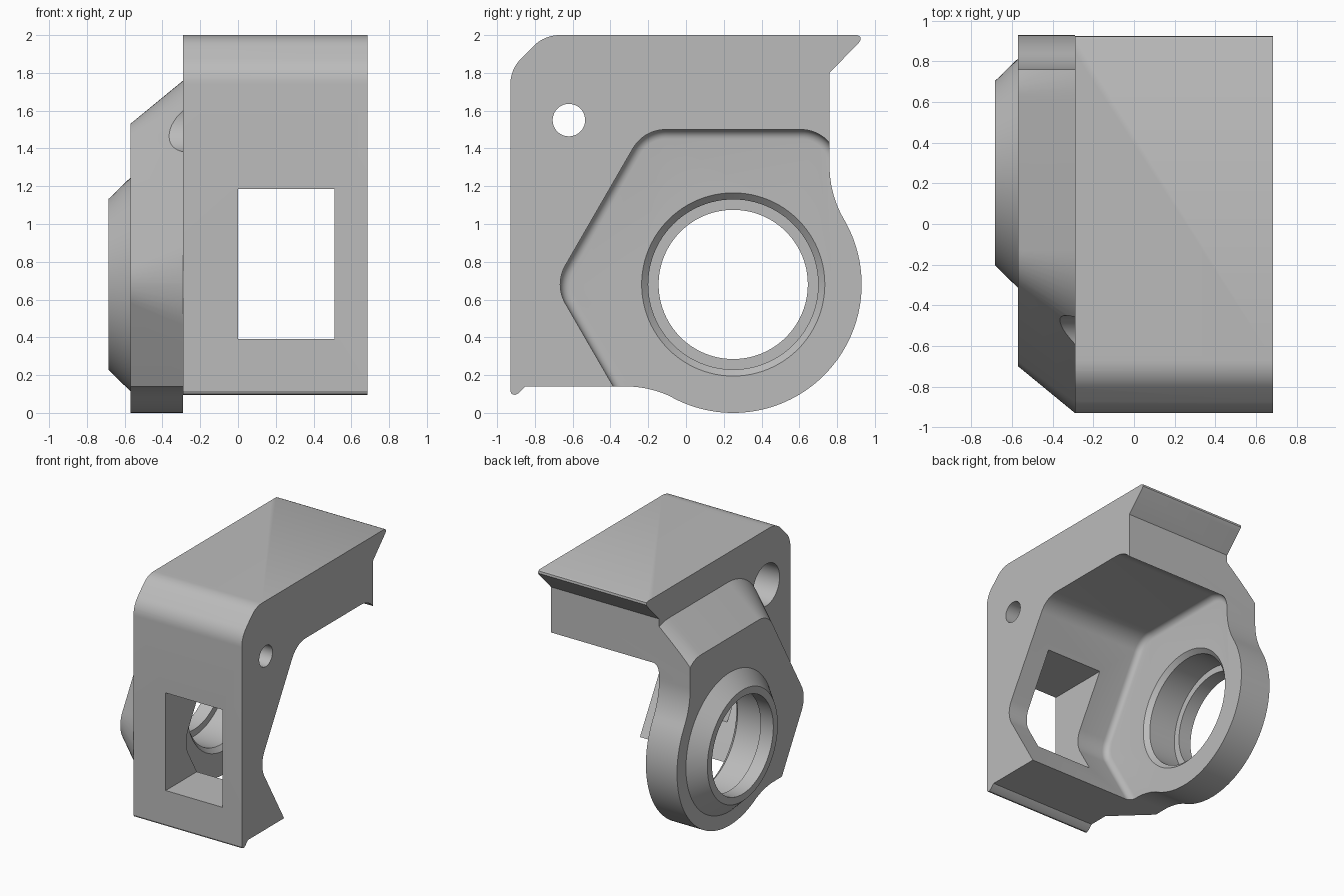
import bpy, bmesh
from math import sin, cos, radians, pi

if "Cube" in bpy.data.objects:
    bpy.data.objects.remove(bpy.data.objects["Cube"], do_unlink=True)

# Bore axis runs along x through this (y, z) point
CY, CZ = 0.25, 0.68

grey = bpy.data.materials.new("plain grey")
grey.use_nodes = True
grey.diffuse_color = (0.5, 0.5, 0.5, 1)
grey.node_tree.nodes["Principled BSDF"].inputs["Base Color"].default_value = (0.5, 0.5, 0.5, 1)


def arc(cy, cz, r, a0, a1, n=12):
    angles = [radians(a0 + (a1 - a0) * i / n) for i in range(n + 1)]
    return [(cy + r * cos(a), cz + r * sin(a)) for a in angles]


def loft(name, stations):
    """Skin matching (x, outline) stations into a closed solid."""
    bm = bmesh.new()
    rings = [[bm.verts.new((x, y, z)) for y, z in outline] for x, outline in stations]
    count = len(rings[0])
    for a, b in zip(rings, rings[1:]):
        for i in range(count):
            j = (i + 1) % count
            bm.faces.new((a[i], a[j], b[j], b[i]))
    bm.faces.new(rings[0])
    bm.faces.new(rings[-1])
    bmesh.ops.recalc_face_normals(bm, faces=bm.faces)
    mesh = bpy.data.meshes.new(name)
    bm.to_mesh(mesh)
    bm.free()
    mesh.materials.append(grey)
    obj = bpy.data.objects.new(name, mesh)
    bpy.context.collection.objects.link(obj)
    return obj


def hexagon(core, r):
    """Rounded hexagon: a core hexagon of given apothem grown by r."""
    reach = core / cos(pi / 6)
    points = []
    for k in range(6):
        a = k * 60
        points += arc(CY + reach * cos(radians(a)), CZ + reach * sin(radians(a)), r, a - 30, a + 30, 10)
    return points


def turned(name, profile, cy=CY, cz=CZ, n=96):
    return loft(name, [(x, arc(cy, cz, r, 0, 360, n)[:-1]) for x, r in profile])


def combine(target, tool, operation):
    mod = target.modifiers.new(operation, "BOOLEAN")
    mod.operation, mod.solver, mod.object = operation, "EXACT", tool
    bpy.context.view_layer.objects.active = target
    bpy.ops.object.modifier_apply(modifier=mod.name)
    bpy.data.objects.remove(tool, do_unlink=True)


# Side outline: rounded top corner, rear lip, round bearing end, front foot
outline = (
    arc(-0.74, 1.74, 0.19, 180, 135, 8)
    + arc(-0.67, 1.81, 0.19, 135, 90, 8)
    + [(0.905, 2.0), (0.922, 1.993), (0.925, 1.975), (0.915, 1.96), (0.76, 1.8)]
    + arc(1.32, 1.307, 0.56, 180, 210.4)
    + arc(CY, CZ, 0.68, 30.4, -117.5, 60)[1:]
    + arc(-0.32, -0.42, 0.56, 62.5, 90)[1:]
    + [(-0.85, 0.14), (-0.885, 0.105), (-0.905, 0.095), (-0.922, 0.1), (-0.93, 0.115)]
)
bracket = loft("bracket_housing", [(-0.8, outline), (0.685, outline)])

# Tapered hexagonal cover on the outer side
envelope = loft("cover_envelope", [
    (-0.57, hexagon(0.65, 0.2)),
    (-0.29, hexagon(0.65, 0.43)),
    (-0.29, hexagon(0.65, 3)),
    (0.9, hexagon(0.65, 3)),
])
combine(bracket, envelope, "INTERSECT")

# Hexagonal pocket with a filleted floor
f = 0.05
floor = [(-0.29 + f - f * sin(a), hexagon(0.62, 0.2 - f + f * cos(a)))
         for a in [pi / 2 * i / 6 for i in range(6, -1, -1)]]
pocket = loft("pocket_cutter", floor + [(0.9, hexagon(0.62, 0.2))])
combine(bracket, pocket, "DIFFERENCE")

# Conical boss around the bore
boss = turned("bearing_boss", [(-0.45, 0.565), (-0.57, 0.565), (-0.685, 0.453)])
combine(bracket, boss, "UNION")

# Stepped bore with a chamfered entry
bore = turned("bore_cutter", [(-0.8, 0.395), (-0.57, 0.395), (-0.57, 0.45),
                              (-0.325, 0.45), (-0.27, 0.505)])
combine(bracket, bore, "DIFFERENCE")

# Screw hole with a counterbore on the cover side
screw = turned("screw_cutter", [(-0.8, 0.17), (0.0, 0.17), (0.0, 0.086), (0.9, 0.086)],
               -0.62, 1.55, 48)
combine(bracket, screw, "DIFFERENCE")

# Rectangular window through the front wall
window_outline = [(-1.2, 0.39), (-0.2, 0.39), (-0.2, 1.185), (-1.2, 1.185)]
window = loft("window_cutter", [(0.0, window_outline), (0.51, window_outline)])
combine(bracket, window, "DIFFERENCE")

# Smooth the curved walls and keep the edges crisp
bpy.ops.object.select_all(action="DESELECT")
bracket.select_set(True)
bpy.context.view_layer.objects.active = bracket
bpy.ops.object.shade_smooth_by_angle(angle=radians(25))
